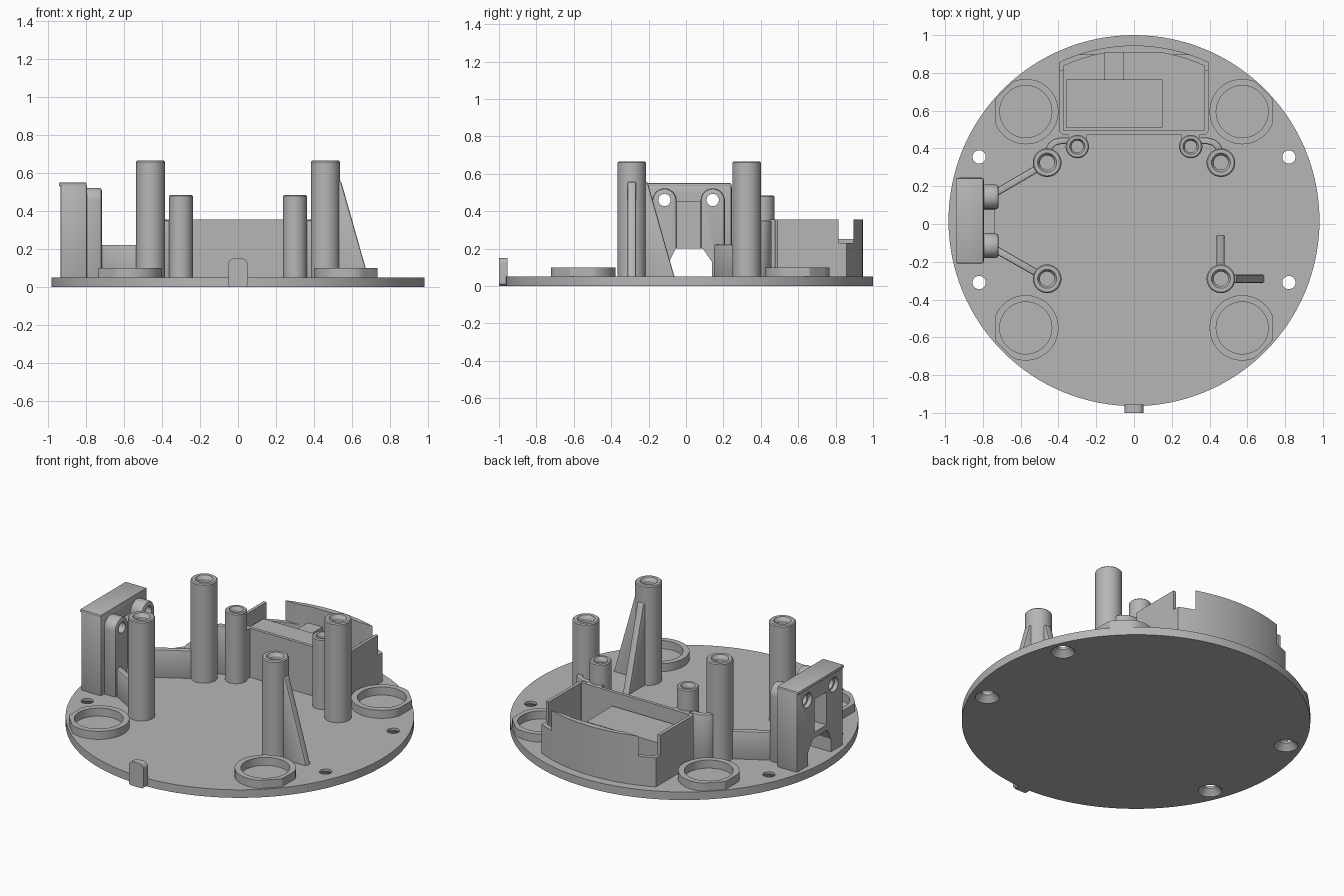
import bpy, bmesh, math
from math import sin, cos, pi, sqrt

if "Cube" in bpy.data.objects:
    bpy.data.objects.remove(bpy.data.objects["Cube"], do_unlink=True)

grey = bpy.data.materials.new("plain grey")
grey.use_nodes = True
grey.diffuse_color = (0.47, 0.47, 0.47, 1)
grey.node_tree.nodes["Principled BSDF"].inputs["Base Color"].default_value = (0.47, 0.47, 0.47, 1)

parts = []
CY = 0.018      # disc centre in y
FLOOR = 0.05    # top of the disc
SINK = 0.04     # parts start slightly inside the disc


def finish(name, bm):
    bmesh.ops.recalc_face_normals(bm, faces=bm.faces)
    me = bpy.data.meshes.new(name)
    bm.to_mesh(me)
    bm.free()
    me.materials.append(grey)
    ob = bpy.data.objects.new(name, me)
    bpy.context.collection.objects.link(ob)
    parts.append(ob)
    return ob


def prism(name, pts, lo, hi, axis="z"):
    """Outline extruded along an axis."""
    place = {"x": lambda u, v, w: (w, u, v),
             "y": lambda u, v, w: (u, w, v),
             "z": lambda u, v, w: (u, v, w)}[axis]
    bm = bmesh.new()
    a, b = [[bm.verts.new(place(u, v, w)) for u, v in pts] for w in (lo, hi)]
    bm.faces.new(a)
    bm.faces.new(b)
    for i in range(len(pts)):
        j = (i + 1) % len(pts)
        bm.faces.new((a[i], a[j], b[j], b[i]))
    return finish(name, bm)


def box(name, x0, x1, y0, y1, z0, z1):
    return prism(name, [(x0, y0), (x1, y0), (x1, y1), (x0, y1)], z0, z1)


def tube(name, outer, inner, z0, z1):
    """Hollow wall between two outlines with equal point counts."""
    bm = bmesh.new()
    loops = [[bm.verts.new((x, y, z)) for x, y in pts]
             for pts, z in ((outer, z0), (outer, z1), (inner, z1), (inner, z0))]
    n = len(outer)
    for k in range(4):
        a, b = loops[k], loops[(k + 1) % 4]
        for i in range(n):
            j = (i + 1) % n
            bm.faces.new((a[i], a[j], b[j], b[i]))
    return finish(name, bm)


def lathe(name, profile, x, y, n=40):
    """Closed solid turned about a vertical axis; profile starts and ends on it."""
    bm = bmesh.new()
    rings = []
    for r, z in profile:
        if r == 0:
            rings.append([bm.verts.new((x, y, z))] * n)
        else:
            rings.append([bm.verts.new((x + r * cos(2 * pi * i / n), y + r * sin(2 * pi * i / n), z))
                          for i in range(n)])
    for a, b in zip(rings, rings[1:]):
        for i in range(n):
            j = (i + 1) % n
            bm.faces.new(list(dict.fromkeys((a[i], a[j], b[j], b[i]))))
    return finish(name, bm)


def wall(name, path, t, z0, z1):
    """Upright wall of thickness t that follows a path."""
    left, right = [], []
    for i, (x, y) in enumerate(path):
        p, q = path[max(i - 1, 0)], path[min(i + 1, len(path) - 1)]
        dx, dy = q[0] - p[0], q[1] - p[1]
        k = t / 2 / math.hypot(dx, dy)
        left.append((x - dy * k, y + dx * k))
        right.append((x + dy * k, y - dx * k))
    return bevel(prism(name, left + right[::-1], z0, z1), 0.008)


def apply(ob):
    dg = bpy.context.evaluated_depsgraph_get()
    me = bpy.data.meshes.new_from_object(ob.evaluated_get(dg))
    ob.modifiers.clear()
    ob.data = me
    return ob


def bevel(ob, width, segments=2):
    m = ob.modifiers.new("bevel", "BEVEL")
    m.width, m.segments = width, segments
    m.limit_method, m.angle_limit = "ANGLE", math.radians(40)
    return apply(ob)


def cut(targets, cutters):
    for ob in targets:
        for c in cutters:
            m = ob.modifiers.new("cut", "BOOLEAN")
            m.operation, m.solver, m.object = "DIFFERENCE", "EXACT", c
        apply(ob)
    for c in cutters:
        parts.remove(c)
        bpy.data.objects.remove(c, do_unlink=True)


def circle(x, y, r, n=40):
    return [(x + r * cos(2 * pi * i / n), y + r * sin(2 * pi * i / n)) for i in range(n)]


# Base disc with countersunk screw holes
disc = prism("base_disc", circle(0, CY, 0.982, 128), 0, FLOOR)
cut([disc], [lathe("hole_cutter", [(0, -0.01), (0.07, -0.01), (0.065, 0.005), (0.035, 0.035),
                                   (0.035, 0.1), (0, 0.1)], x, y)
             for x in (-0.82, 0.82) for y in (0.355, -0.31)])

# Front tab with rounded top corners
tab = [(-0.05, 0.01), (-0.04, 0), (0.04, 0), (0.05, 0.01)]
tab += [(s * 0.02 + 0.03 * cos(a), 0.12 + 0.03 * sin(a))
        for s, a0 in ((1, 0), (-1, pi / 2)) for a in [a0 + k * pi / 12 for k in range(7)]]
prism("front_tab", tab, -1.0, -0.955, "y")

# Foot rings, flattened on the outer sides
for sx in (-1, 1):
    for cy, sy in ((0.595, 1), (-0.55, -1)):
        outer, inner = [], []
        for i in range(48):
            a = 2 * pi * i / 48
            r = min([0.173] + [0.162 / cos(a - f) for f in (0, pi / 4) if cos(a - f) > 0.5])
            outer.append((sx * (0.573 + r * cos(a)), cy + sy * r * sin(a)))
            inner.append((sx * (0.573 + 0.138 * cos(a)), cy + sy * 0.138 * sin(a)))
        tube("foot_ring", outer, inner, SINK, 0.1)


# Screw posts with chamfered blind holes
def post(name, x, y, r, h):
    lathe(name, [(0, SINK), (r, SINK), (r, h - 0.006), (r - 0.006, h), (r * 0.66, h),
                 (r * 0.5, h - 0.02), (r * 0.5, h - 0.25), (0, h - 0.25)], x, y)


for sx in (-1, 1):
    for y in (0.325, -0.29):
        post("tall_post", sx * 0.46, y, 0.076, 0.665)
    post("short_post", sx * 0.3, 0.41, 0.062, 0.485)
    # Curved links from the tall posts to the box
    wall("post_link", [(sx * x, y) for x, y in
                       ((0.455, 0.39), (0.44, 0.415), (0.42, 0.432), (0.39, 0.44), (0.345, 0.44))],
         0.035, SINK, 0.35)
    box("post_web", sx * 0.3 - 0.05, sx * 0.3 + 0.05, 0.445, 0.485, SINK, 0.355)

# Sloping gussets on the free post
slope = [(0.05, SINK), (0.235, SINK), (0.225, 0.06), (0.085, 0.555), (0.05, 0.565)]
bevel(prism("side_gusset", [(0.458 + u, z) for u, z in slope], -0.312, -0.268, "y"), 0.008)
bevel(prism("rear_gusset", [(-0.29 + u, z) for u, z in slope], 0.436, 0.48, "x"), 0.008)

# Low walls between the posts and the side bracket
wall("bracket_wall_rear", [(-0.51, 0.295), (-0.75, 0.155)], 0.038, SINK, 0.222)
wall("bracket_wall_front", [(-0.51, -0.262), (-0.75, -0.125)], 0.038, SINK, 0.222)

# Side bracket: body, lip, two arched columns and a web
body = bevel(box("bracket_body", -0.935, -0.795, -0.21, 0.245, SINK, 0.54), 0.012)
lip = bevel(box("bracket_lip", -0.943, -0.797, -0.208, 0.243, 0.53, 0.55), 0.006)
web = box("bracket_web", -0.8, -0.735, -0.07, 0.095, SINK, 0.455)
columns = []
for y in (-0.115, 0.143):
    arch = [(y + 0.065 * cos(k * pi / 16), 0.457 + 0.065 * sin(k * pi / 16)) for k in range(17)]
    columns.append(bevel(prism("bracket_column", [(y + 0.065, SINK)] + arch + [(y - 0.065, SINK)],
                               -0.805, -0.717, "x"), 0.014))
cutters = [prism("arch_cutter", [(-0.09, 0.03), (-0.09, 0.13), (-0.055, 0.2), (0.09, 0.2),
                                 (0.138, 0.13), (0.138, 0.03)], -1, -0.6, "x"),
           box("slot_cutter", -1, -0.775, -0.045, 0.075, 0.235, 0.44)]
for y in (-0.115, 0.143):
    cutters.append(prism("bore_cutter", circle(y, 0.46, 0.033, 24), -1, -0.6, "x"))
    cutters.append(prism("bore_cutter", circle(y, 0.46, 0.045, 24), -1, -0.91, "x"))
cut([body, web] + columns, cutters)

# Rear box with an arc-shaped back wall and notched corners
steps = [1 - k / 16 for k in range(33)]
outer = [(-0.394, 0.49), (-0.38, 0.475), (0.38, 0.475), (0.394, 0.49)]
inner = [(-0.374, 0.497), (-0.372, 0.495), (0.372, 0.495), (0.374, 0.497)]
outer += [(0.394 * t, CY + sqrt(0.927 ** 2 - (0.394 * t) ** 2)) for t in steps]
inner += [(0.374 * t, min(0.908, CY + sqrt(0.9 ** 2 - (0.374 * t) ** 2))) for t in steps]
bin_wall = tube("rear_box", outer, inner, SINK, 0.355)
cut([bin_wall], [box("notch_cutter", -0.5, 0.5, 0.815, 0.895, 0.23, 0.5)])
box("box_platform", -0.36, 0.15, 0.51, 0.765, SINK, 0.275)
box("box_rib", -0.155, -0.055, 0.76, 0.915, SINK, 0.25)

# Smooth the round surfaces and keep the edges sharp
bpy.ops.object.select_all(action="DESELECT")
for ob in parts:
    ob.select_set(True)
bpy.context.view_layer.objects.active = parts[0]
bpy.ops.object.shade_smooth_by_angle(angle=math.radians(25))
